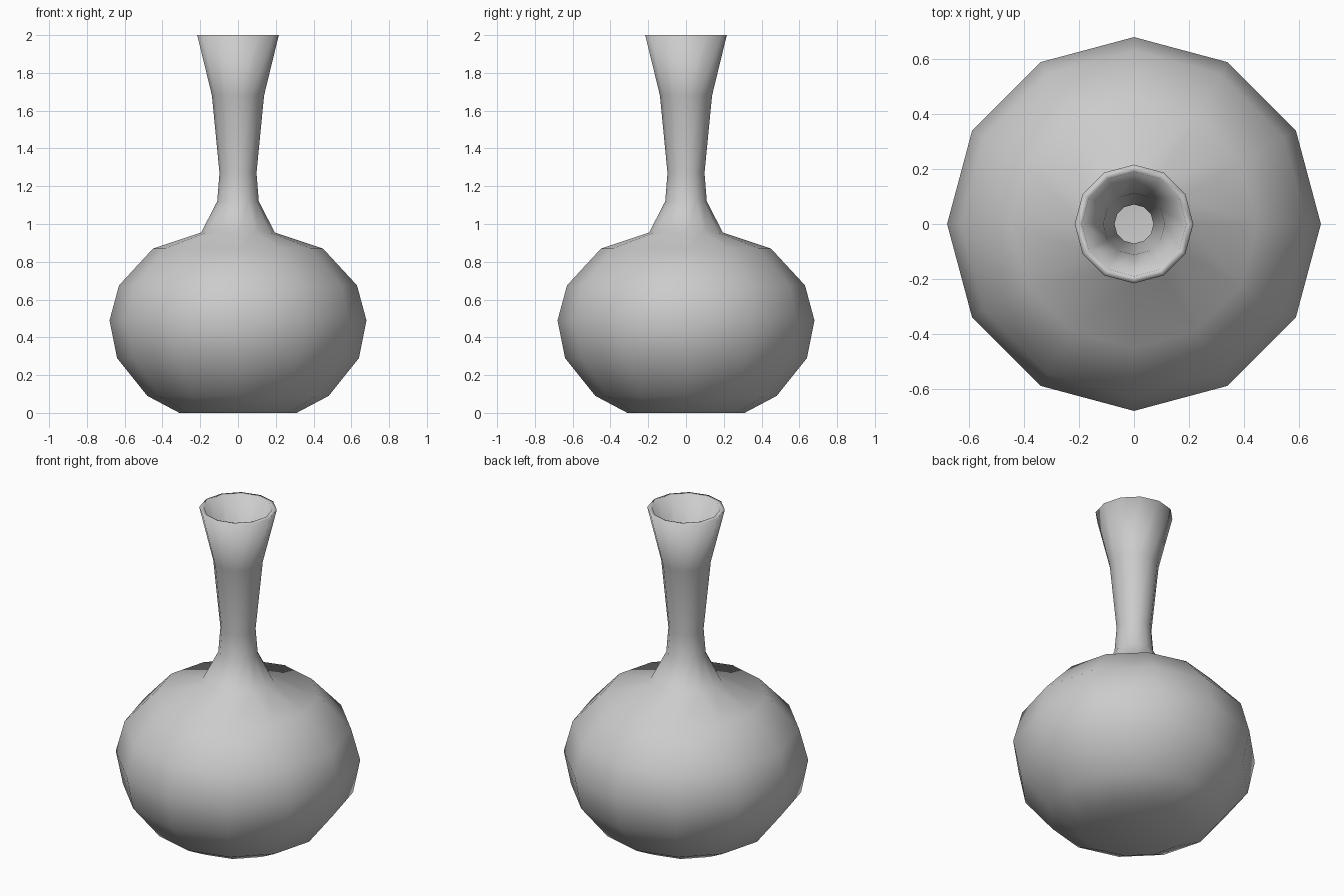
import bpy
import bmesh
from math import cos, sin, tau

if "Cube" in bpy.data.objects:
    bpy.data.objects.remove(bpy.data.objects["Cube"])

SIDES = 12

# Profile (radius, height): outside from foot to rim, then inside back down
outer = [(0.31, 0), (0.48, 0.09), (0.64, 0.29), (0.68, 0.49), (0.63, 0.675),
         (0.45, 0.87), (0.195, 0.955), (0.11, 1.12), (0.098, 1.27),
         (0.138, 1.68), (0.216, 2.0)]
inner = [(0.19, 2.0), (0.112, 1.68), (0.071, 1.27), (0.084, 1.115),
         (0.178, 0.933), (0.438, 0.846), (0.608, 0.664), (0.653, 0.49),
         (0.616, 0.30), (0.465, 0.111), (0.305, 0.027)]


def lathe(name, profile):
    bm = bmesh.new()
    rings = [[bm.verts.new((r * cos(tau * i / SIDES), r * sin(tau * i / SIDES), z))
              for i in range(SIDES)] for r, z in profile]
    for a, b in zip(rings, rings[1:]):
        for i in range(SIDES):
            j = (i + 1) % SIDES
            bm.faces.new((a[i], a[j], b[j], b[i]))
    # Close the underside and the inner floor
    bm.faces.new(rings[0][::-1])
    bm.faces.new(rings[-1])
    for f in bm.faces:
        f.smooth = True
    mesh = bpy.data.meshes.new(name)
    bm.to_mesh(mesh)
    bm.free()
    obj = bpy.data.objects.new(name, mesh)
    bpy.context.collection.objects.link(obj)
    return obj


# Long-necked hollow vase
lathe("vase", outer + inner)
